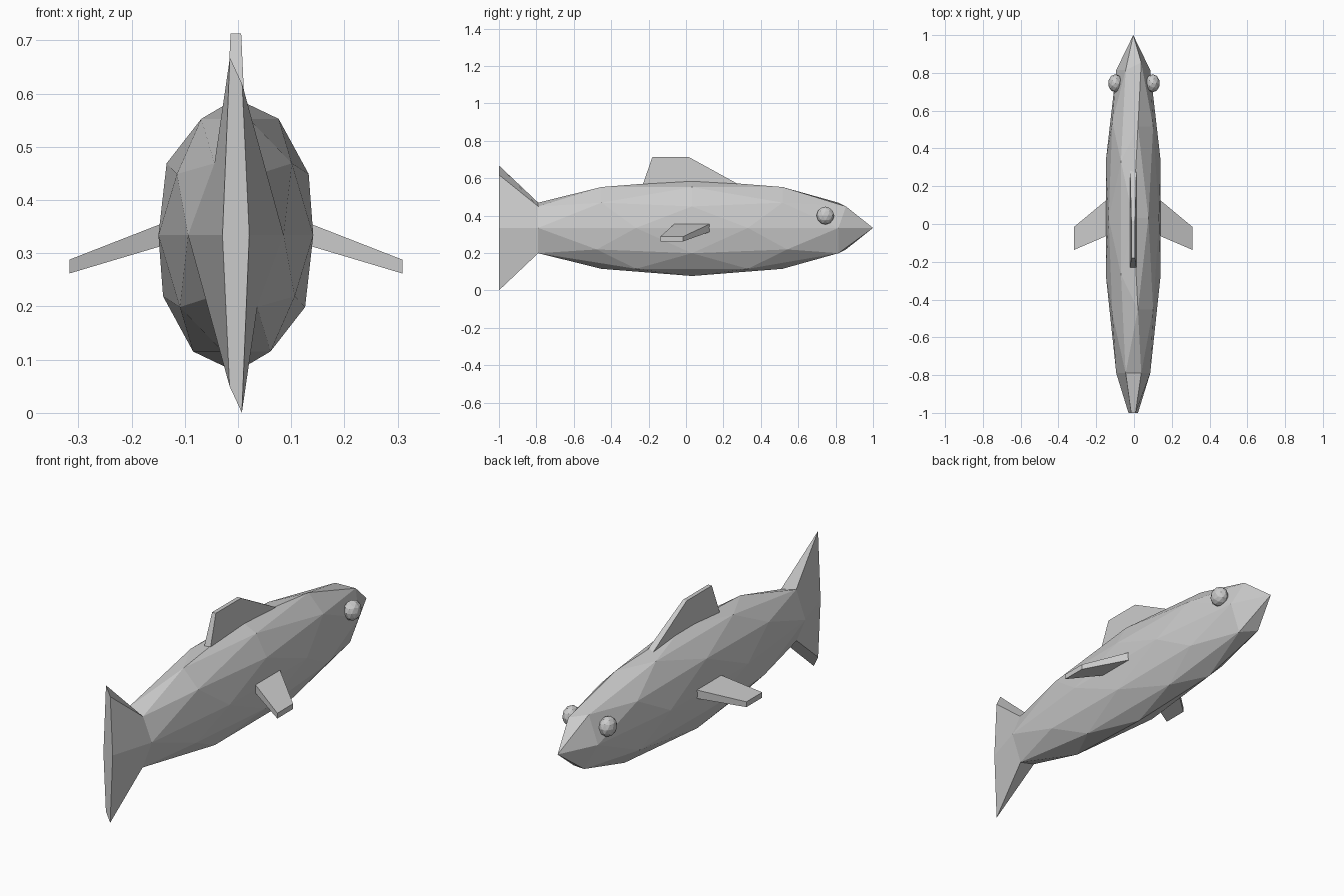
import bpy
import bmesh
from mathutils import Vector

if "Cube" in bpy.data.objects:
    bpy.data.objects.remove(bpy.data.objects["Cube"])

CX, CY, CZ = -0.004, 0.032, 0.334      # body centre

grey = bpy.data.materials.new("light grey")
grey.diffuse_color = (0.6, 0.6, 0.6, 1)
grey.use_nodes = True
grey.node_tree.nodes["Principled BSDF"].inputs["Base Color"].default_value = grey.diffuse_color


def finish(bm, name):
    bmesh.ops.recalc_face_normals(bm, faces=bm.faces)
    mesh = bpy.data.meshes.new(name)
    bm.to_mesh(mesh)
    bm.free()
    mesh.materials.append(grey)
    obj = bpy.data.objects.new(name, mesh)
    bpy.context.collection.objects.link(obj)
    return obj


def icosphere(center, scale):
    bm = bmesh.new()
    bmesh.ops.create_icosphere(bm, subdivisions=2, radius=1)
    for v in bm.verts:
        v.co = Vector(c + s * k for c, s, k in zip(center, scale, v.co))
    return bm


def slab(name, side_a, side_b):
    """Solid between two matching four-point outlines."""
    bm = bmesh.new()
    a = [bm.verts.new(p) for p in side_a]
    b = [bm.verts.new(p) for p in side_b]
    bm.faces.new(a)
    bm.faces.new(b[::-1])
    for i in range(4):
        j = (i + 1) % 4
        bm.faces.new((a[i], b[i], b[j], a[j]))
    return finish(bm, name)


# Body with the tail fin pulled out of the rear faces
bm = icosphere((CX, CY, CZ), (0.153, 0.968, 0.257))
rear = min(bm.verts, key=lambda v: v.co.y)
for e in rear.link_edges:
    e.other_vert(rear).co.y = -0.79
out = bmesh.ops.extrude_face_region(bm, geom=list(rear.link_faces))
old_faces = [f for f in bm.faces if rear in f.verts] if rear.is_valid else []
if old_faces:
    bmesh.ops.delete(bm, geom=old_faces, context='FACES')
for v in out["geom"]:
    if isinstance(v, bmesh.types.BMVert):
        v.co = (CX + (v.co.x - CX) * 0.28, -1.0, CZ + (v.co.z - CZ) * 2.47)
loose = [v for v in bm.verts if not v.link_faces]
bmesh.ops.delete(bm, geom=loose, context='VERTS')
finish(bm, "body_and_tail")

# Dorsal fin, thinner at the top
profile = [(-0.24, 0.54, 0.018), (0.33, 0.54, 0.018),
           (0.015, 0.713, 0.01), (-0.18, 0.713, 0.01)]
slab("dorsal_fin", [(CX - w, y, z) for y, z, w in profile],
     [(CX + w, y, z) for y, z, w in profile])

for side, label in ((-1, "left"), (1, "right")):
    # Side fin: root inside the body, tip swept back and down
    root = [(0.166, 0.373), (-0.043, 0.373), (-0.043, 0.327), (0.166, 0.327)]
    tip = [(-0.015, 0.288), (-0.137, 0.288), (-0.137, 0.262), (-0.015, 0.262)]
    slab(label + "_side_fin",
         [(CX + side * 0.095, y, z) for y, z in root],
         [(CX + side * 0.313, y, z) for y, z in tip])
    # Eye
    finish(icosphere((side * 0.099, 0.745, 0.4), (0.038, 0.048, 0.048)),
           label + "_eye")
